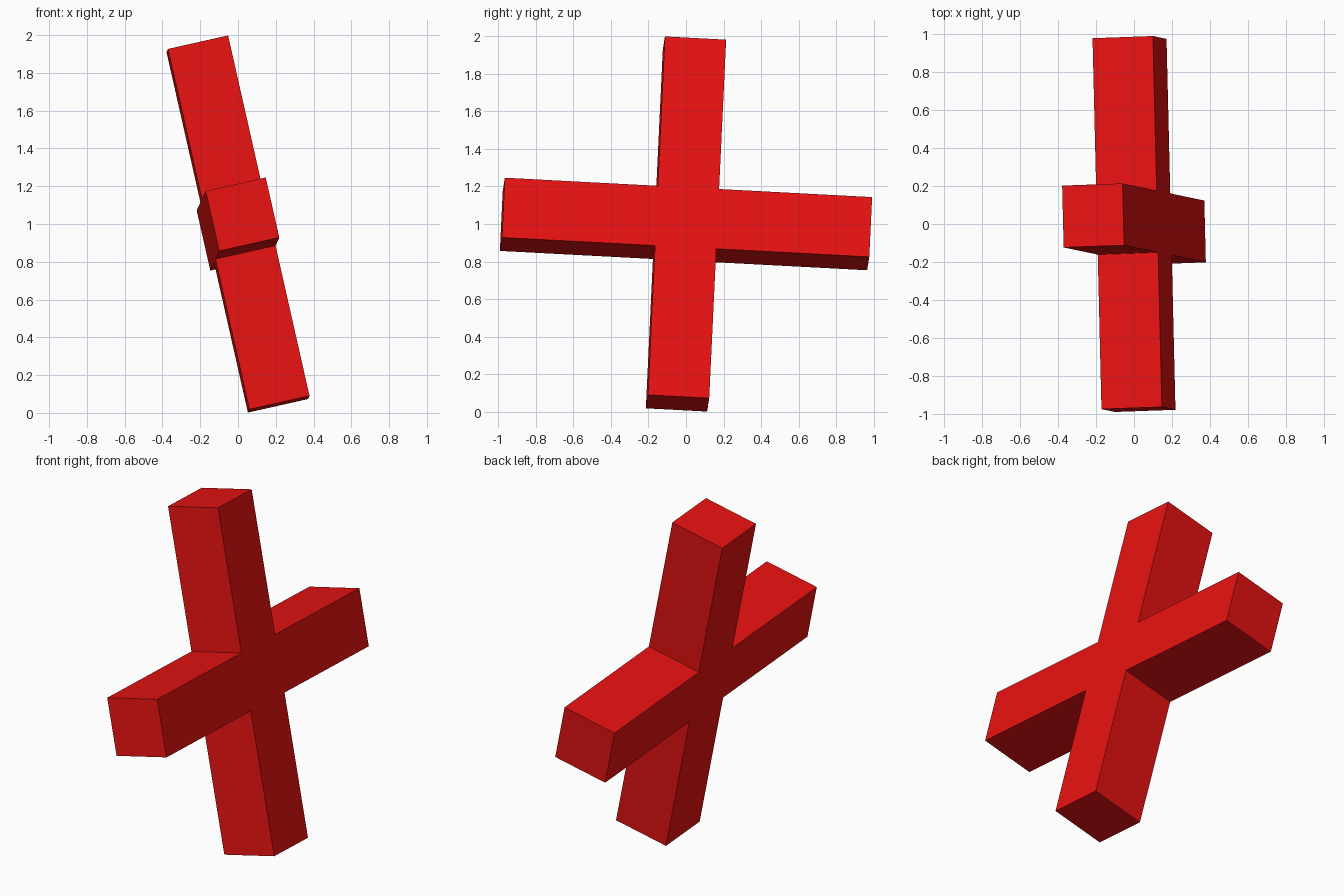
import bpy
import bmesh
from mathutils import Matrix, Vector

if "Cube" in bpy.data.objects:
    bpy.data.objects.remove(bpy.data.objects["Cube"], do_unlink=True)

LENGTH = 1.958          # full span of each bar
WIDTH = LENGTH / 6      # square section

# Red material
red = bpy.data.materials.new("red")
red.use_nodes = True
colour = (0.8, 0.006, 0.006, 1)
red.diffuse_color = colour
red.node_tree.nodes["Principled BSDF"].inputs["Base Color"].default_value = colour

# Square hub with four arms extruded along y and z
bm = bmesh.new()
bmesh.ops.create_cube(bm, size=WIDTH)
bm.normal_update()
arm_faces = [f for f in bm.faces if abs(f.normal.x) < 0.5]
for face in arm_faces:
    offset = face.normal * (LENGTH - WIDTH) / 2
    new_face = bmesh.ops.extrude_discrete_faces(bm, faces=[face])["faces"][0]
    bmesh.ops.translate(bm, vec=offset, verts=new_face.verts)
bmesh.ops.recalc_face_normals(bm, faces=bm.faces)

mesh = bpy.data.meshes.new("cross")
bm.to_mesh(mesh)
bm.free()
mesh.materials.append(red)
cross = bpy.data.objects.new("cross", mesh)
bpy.context.collection.objects.link(cross)

# Tilt: upright axis and long horizontal axis define the orientation
up = Vector((-0.22, 0.046, 0.974)).normalized()
side = up.cross(Vector((0.975, 0.035, 0.218))).normalized()
across = side.cross(up)
tilt = Matrix((across, side, up)).transposed().to_4x4()
cross.matrix_world = Matrix.Translation((0, 0, 1)) @ tilt
